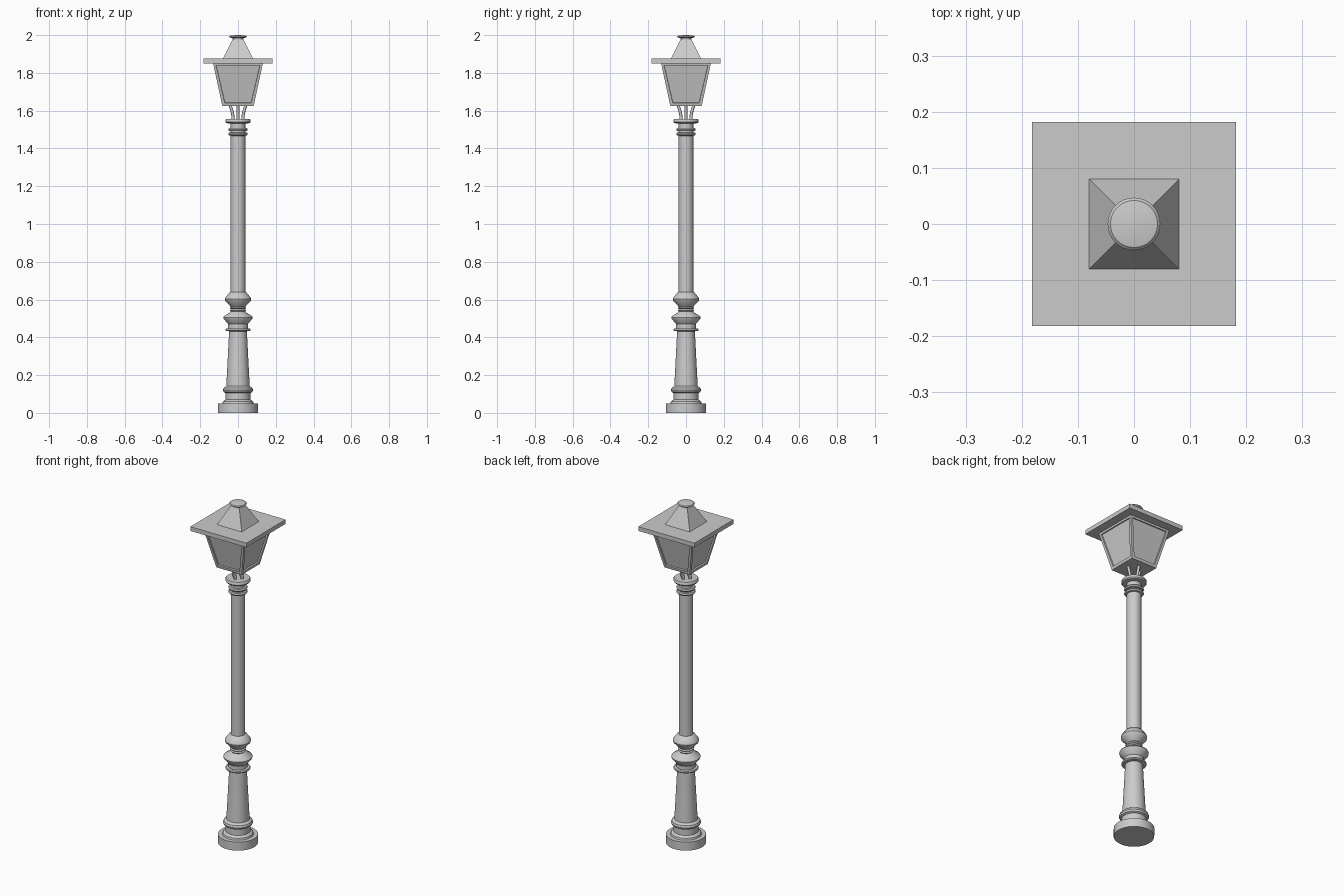
import bpy, bmesh
from math import cos, sin, pi

if "Cube" in bpy.data.objects:
    bpy.data.objects.remove(bpy.data.objects["Cube"])


def finish(name, bm, smooth=False):
    bmesh.ops.recalc_face_normals(bm, faces=bm.faces)
    me = bpy.data.meshes.new(name)
    bm.to_mesh(me)
    bm.free()
    ob = bpy.data.objects.new(name, me)
    bpy.context.collection.objects.link(ob)
    if smooth:
        bpy.ops.object.select_all(action='DESELECT')
        ob.select_set(True)
        bpy.context.view_layer.objects.active = ob
        bpy.ops.object.shade_smooth_by_angle(angle=0.6)
    return ob


def lathe(name, profile, n=32):
    """Closed turned solid from (radius, z) pairs, bottom to top."""
    bm = bmesh.new()
    rings = [[bm.verts.new((r * cos(2 * pi * i / n), r * sin(2 * pi * i / n), z))
              for i in range(n)] for r, z in profile]
    for a, b in zip(rings, rings[1:]):
        for i in range(n):
            j = (i + 1) % n
            bm.faces.new((a[i], a[j], b[j], b[i]))
    bm.faces.new(rings[0])
    bm.faces.new(rings[-1])
    return finish(name, bm, True)


def frustum(name, h0, z0, h1, z1, inset=0, depth=0):
    """Square tapered block; side faces optionally get recessed panels."""
    bm = bmesh.new()
    bmesh.ops.create_cube(bm, size=2)
    for v in bm.verts:
        h, z = (h1, z1) if v.co.z > 0 else (h0, z0)
        v.co = (v.co.x * h, v.co.y * h, z)
    bm.normal_update()
    if inset:
        sides = [f for f in bm.faces if abs(f.normal.z) < 0.9]
        # frame border, then a sharp step inward to the pane
        bmesh.ops.inset_individual(bm, faces=sides, thickness=inset)
        bmesh.ops.inset_individual(bm, faces=sides, thickness=0.001, depth=-depth)
    return finish(name, bm)


# Foot and tapered pedestal
lathe("base_foot", [(0.107, 0), (0.107, 0.05)])
lathe("pedestal", [
    (0.083, 0.05), (0.08, 0.06), (0.066, 0.07), (0.066, 0.105), (0.076, 0.11),
    (0.08, 0.12), (0.076, 0.132), (0.062, 0.142), (0.047, 0.432), (0.064, 0.434),
    (0.067, 0.44), (0.064, 0.446), (0.052, 0.448), (0.052, 0.47)])

# Flared collars with narrow rings between them
lathe("collars", [
    (0.052, 0.47), (0.076, 0.498), (0.078, 0.506), (0.074, 0.513), (0.045, 0.53),
    (0.038, 0.537), (0.044, 0.543), (0.038, 0.549), (0.044, 0.555), (0.038, 0.561),
    (0.044, 0.568), (0.067, 0.592), (0.07, 0.602), (0.067, 0.61), (0.045, 0.638),
    (0.039, 0.64)])

# Long shaft, neck rings and top cap
lathe("shaft", [(0.0385, 0.63), (0.0385, 1.54)])
for k, z in enumerate((1.476, 1.500)):
    lathe(f"neck_ring_{k + 1}", [(0.038, z - 0.009), (0.048, z - 0.007),
                                 (0.052, z), (0.048, z + 0.007), (0.038, z + 0.009)])
lathe("neck_cap", [(0.04, 1.532), (0.062, 1.534), (0.067, 1.54), (0.067, 1.55),
                   (0.063, 1.556)])

# Four curved arms carrying the lantern
for k in range(4):
    c, s = cos(k * pi / 2), sin(k * pi / 2)
    cu = bpy.data.curves.new("lantern_arm", 'CURVE')
    cu.dimensions = '3D'
    cu.bevel_depth = 0.008
    cu.bevel_resolution = 2
    cu.use_fill_caps = True
    sp = cu.splines.new('POLY')
    path = [(0.026, 1.55), (0.027, 1.575), (0.032, 1.60), (0.042, 1.63)]
    sp.points.add(len(path) - 1)
    for p, (r, z) in zip(sp.points, path):
        p.co = (r * c, r * s, z, 1)
    ob = bpy.data.objects.new(f"lantern_arm_{k + 1}", cu)
    bpy.context.collection.objects.link(ob)

# Lantern body with recessed panes, roof slab and chimney
frustum("lantern_body", 0.083, 1.625, 0.132, 1.852, inset=0.021, depth=0.008)
frustum("roof_slab", 0.182, 1.85, 0.182, 1.875)
frustum("roof_pyramid", 0.08, 1.875, 0.028, 1.98)

# Finial: small collar and shallow dome
lathe("finial", [(0.026, 1.973), (0.03, 1.976), (0.03, 1.985), (0.042, 1.987),
                 (0.047, 1.991), (0.042, 1.996), (0.025, 1.999), (0.005, 2.0)])
